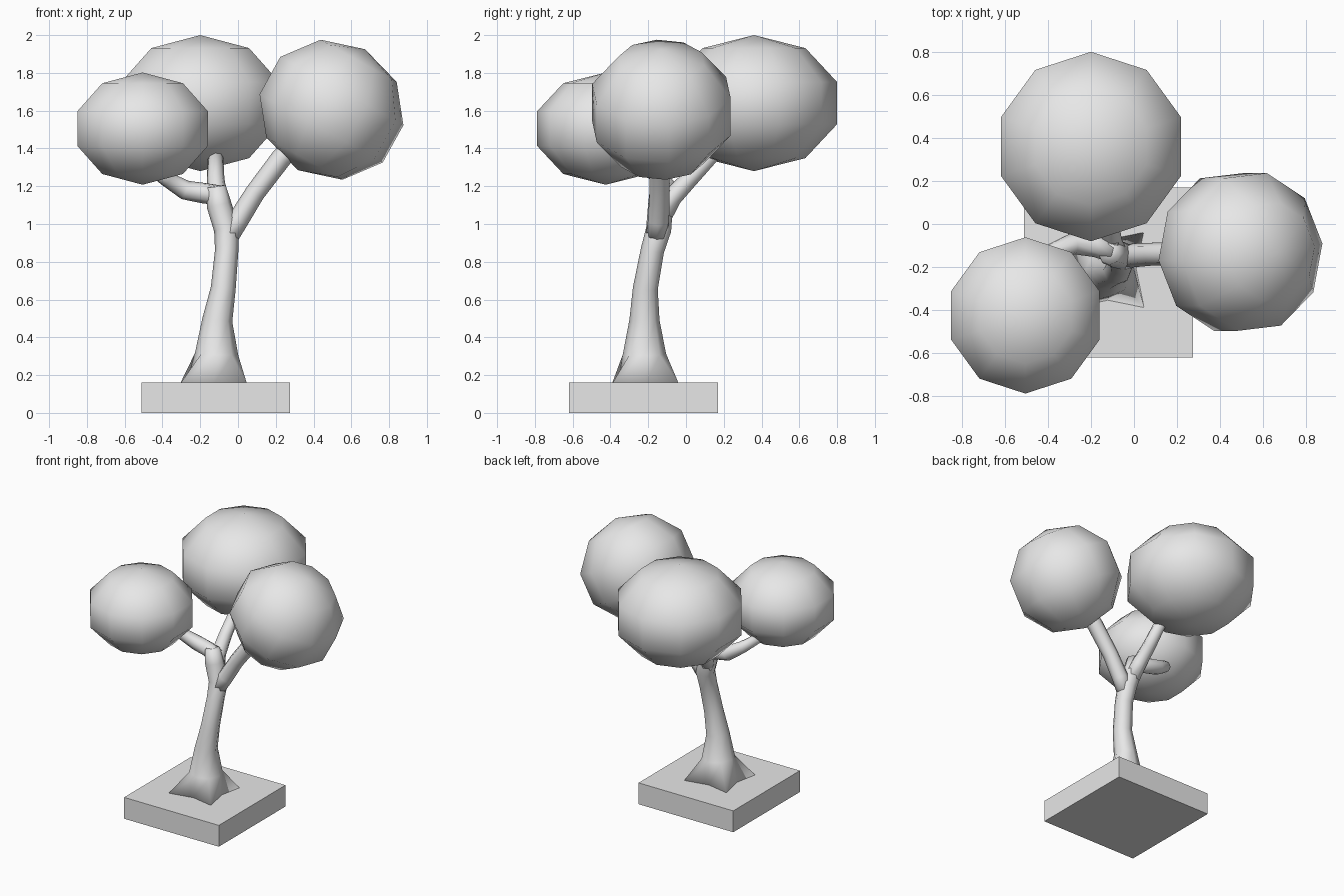
import bpy, bmesh, math
from mathutils import Vector, Matrix

cube = bpy.data.objects.get("Cube")
if cube:
    bpy.data.objects.remove(cube, do_unlink=True)

grey = bpy.data.materials.new("plain grey")
grey.use_nodes = True
colour = (0.8, 0.8, 0.8, 1)
grey.diffuse_color = colour
grey.node_tree.nodes["Principled BSDF"].inputs["Base Color"].default_value = colour


def finish(name, bm, smooth):
    bmesh.ops.recalc_face_normals(bm, faces=bm.faces)
    for f in bm.faces:
        f.smooth = smooth
    mesh = bpy.data.meshes.new(name)
    bm.to_mesh(mesh)
    bm.free()
    mesh.materials.append(grey)
    obj = bpy.data.objects.new(name, mesh)
    bpy.context.collection.objects.link(obj)
    return obj


def crown(name, centre, radius, height, tilt=0, spin=0):
    """Low-poly ellipsoid of leaves, tilted towards +x."""
    bm = bmesh.new()
    matrix = (Matrix.Translation(centre)
              @ Matrix.Rotation(math.radians(tilt), 4, 'Y')
              @ Matrix.Rotation(math.radians(spin), 4, 'Z')
              @ Matrix.Diagonal((radius, radius, height, 1)))
    bmesh.ops.create_uvsphere(bm, u_segments=10, v_segments=5, radius=1, matrix=matrix)
    finish(name, bm, True)


def limb(name, path, square_base=False):
    """Eight-sided tube through (x, y, z, radius) points."""
    bm = bmesh.new()
    points = [Vector(p[:3]) for p in path]
    rings = []
    for i, p in enumerate(points):
        tangent = points[min(i + 1, len(points) - 1)] - points[max(i - 1, 0)]
        turn = Vector((0, 0, 1)).rotation_difference(tangent.normalized())
        flare = square_base and i == 0
        ring = []
        for k in range(8):
            a = k * math.pi / 4
            r = path[i][3]
            if flare:
                r *= 1.42 if k % 2 else 0.8
            offset = Vector((math.cos(a) * r, math.sin(a) * r, 0))
            if not flare:
                offset.rotate(turn)
            ring.append(bm.verts.new(p + offset))
        rings.append(ring)
    for low, high in zip(rings, rings[1:]):
        for k in range(8):
            n = (k + 1) % 8
            bm.faces.new((low[k], low[n], high[n], high[k]))
    bm.faces.new(rings[0])
    bm.faces.new(rings[-1])
    finish(name, bm, True)


# Square ground block
bm = bmesh.new()
bmesh.ops.create_cube(bm, size=1, matrix=Matrix.Translation((-0.118, -0.225, 0.08))
                      @ Matrix.Diagonal((0.786, 0.79, 0.16, 1)))
finish("ground_block", bm, False)

# Trunk with flared square foot
limb("trunk", [(-0.13, -0.215, 0.15, 0.178), (-0.113, -0.22, 0.31, 0.115),
               (-0.11, -0.22, 0.49, 0.08), (-0.078, -0.215, 0.66, 0.066),
               (-0.06, -0.178, 0.86, 0.062), (-0.06, -0.145, 0.97, 0.067),
               (-0.1, -0.135, 1.1, 0.066), (-0.115, -0.14, 1.2, 0.05)], True)

# Branches reaching into the crowns
limb("left_branch", [(-0.06, -0.16, 0.92, 0.055), (0.0, -0.145, 1.02, 0.056),
                     (0.09, -0.14, 1.165, 0.053), (0.23, -0.14, 1.35, 0.055),
                     (0.33, -0.14, 1.45, 0.05)])
limb("back_branch", [(-0.085, -0.14, 1.03, 0.06), (-0.108, -0.075, 1.14, 0.052),
                     (-0.118, 0.02, 1.24, 0.046), (-0.12, 0.17, 1.4, 0.04)])
limb("right_branch", [(-0.09, -0.13, 1.15, 0.055), (-0.18, -0.1, 1.163, 0.055),
                      (-0.28, -0.09, 1.18, 0.052), (-0.38, -0.13, 1.24, 0.042),
                      (-0.46, -0.22, 1.3, 0.035)])

# Three leafy crowns
crown("back_crown", (-0.2, 0.36, 1.64), 0.463, 0.36)
crown("right_crown", (-0.505, -0.425, 1.505), 0.382, 0.297)
crown("left_crown", (0.495, -0.13, 1.605), 0.394, 0.366, tilt=29, spin=24)
